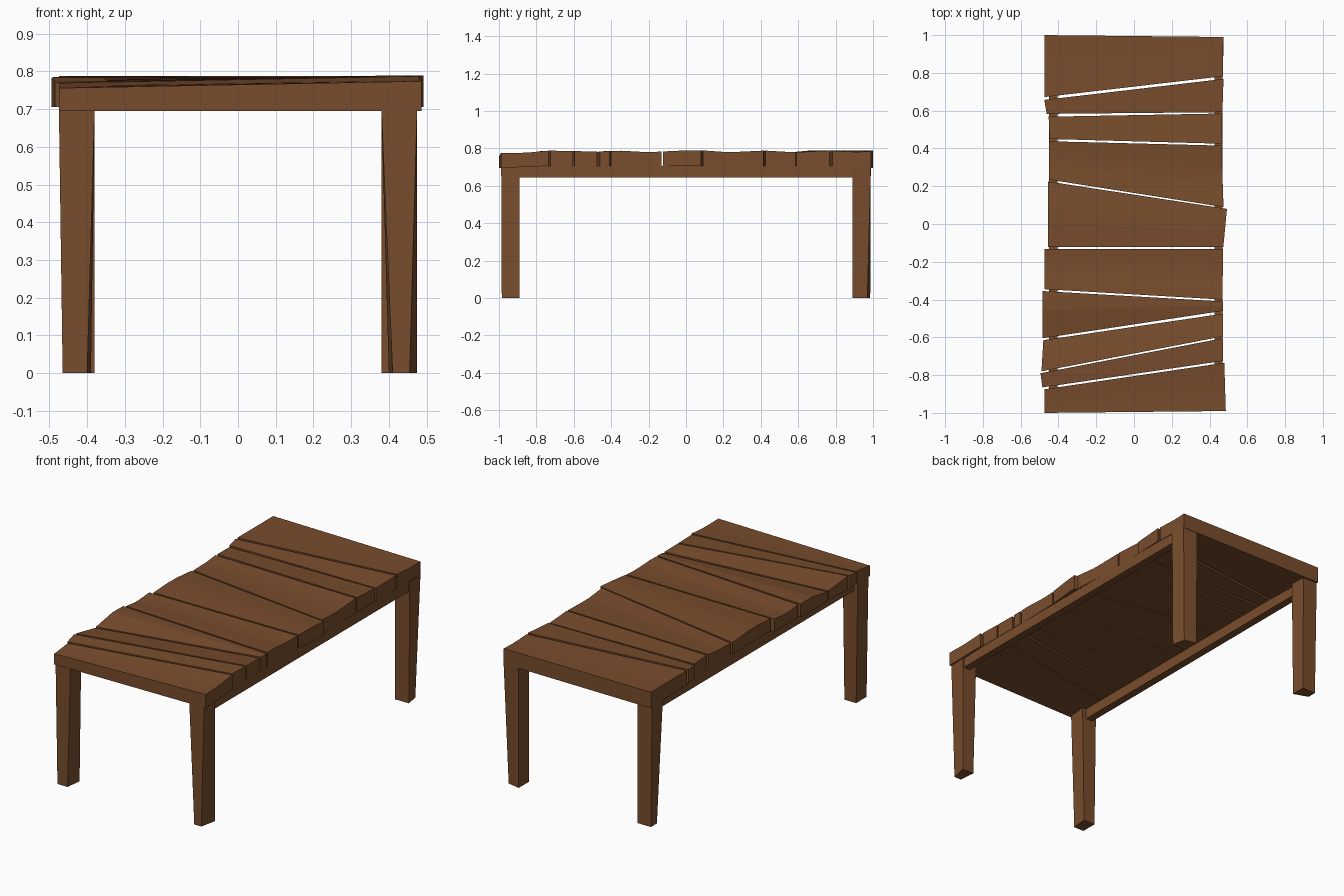
import bpy, bmesh

if "Cube" in bpy.data.objects:
    bpy.data.objects.remove(bpy.data.objects["Cube"])

wood = bpy.data.materials.new("brown wood")
wood.diffuse_color = (0.190, 0.074, 0.026, 1)
wood.use_nodes = True
wood.node_tree.nodes["Principled BSDF"].inputs["Base Color"].default_value = wood.diffuse_color


def make(name, verts, faces):
    me = bpy.data.meshes.new(name)
    me.from_pydata(verts, [], faces)
    bm = bmesh.new()
    bm.from_mesh(me)
    bmesh.ops.recalc_face_normals(bm, faces=bm.faces)
    bm.to_mesh(me)
    bm.free()
    me.materials.append(wood)
    ob = bpy.data.objects.new(name, me)
    bpy.context.collection.objects.link(ob)
    return ob


def loft(name, a, b):
    """Closed solid between two matching loops of points."""
    n = len(a)
    faces = [(i, (i + 1) % n, n + (i + 1) % n, n + i) for i in range(n)]
    faces += [tuple(range(n)), tuple(range(2 * n - 1, n - 1, -1))]
    return make(name, a + b, faces)


def height(curve, y):
    for (y0, z0), (y1, z1) in zip(curve, curve[1:]):
        if y <= y1:
            return z0 + (z1 - z0) * (y - y0) / (y1 - y0)
    return curve[-1][1]


# wavy surface along the left and right edges (y, z)
left_z = [(-1, .756), (-.87, .77), (-.78, .785), (-.61, .757), (-.45, .785),
          (-.36, .783), (-.25, .77), (-.12, .78), (.05, .788), (.23, .773),
          (.35, .775), (.45, .785), (.57, .78), (.66, .788), (1, .788)]
right_z = [(-1, .774), (-.86, .776), (-.73, .788), (-.6, .785), (-.46, .783),
           (-.36, .788), (-.2, .779), (-.13, .783), (0, .789), (.09, .789),
           (.23, .779), (.42, .788), (.58, .779), (.77, .788), (.9, .781), (1, .783)]

# planks: left front (x, y), left back, right front, right back
planks = [
    ((-.475, -1.0), (-.475, -.875), (.486, -.99), (.478, -.735)),
    ((-.485, -.865), (-.495, -.79), (.47, -.725), (.47, -.605)),
    ((-.49, -.78), (-.48, -.615), (.47, -.595), (.47, -.475)),
    ((-.485, -.605), (-.485, -.355), (.47, -.46), (.47, -.41)),
    ((-.475, -.345), (-.475, -.132), (.468, -.40), (.472, -.132)),
    ((-.455, -.122), (-.455, .225), (.473, -.122), (.492, .08)),
    ((-.45, .235), (-.45, .438), (.474, .09), (.463, .415)),
    ((-.447, .45), (-.452, .568), (.465, .425), (.463, .585)),
    ((-.462, .583), (-.475, .657), (.468, .592), (.474, .768)),
    ((-.475, .672), (-.475, 1.0), (.47, .782), (.473, .99)),
]


def plank_end(f, b, curve, zf, zb):
    pts = [(f[0], f[1], zf)]
    for i in range(6):
        t = i / 5
        x, y = f[0] + (b[0] - f[0]) * t, f[1] + (b[1] - f[1]) * t
        pts.append((x, y, height(curve, y)))
    pts.append((b[0], b[1], zb))
    return pts


for i, (lf, lb, rf, rb) in enumerate(planks):
    zf = .695 if i == 0 else .706
    zb = .695 if i == 9 else .706
    loft(f"plank_{i + 1}", plank_end(lf, lb, left_z, zf, zb),
         plank_end(rf, rb, right_z, zf, zb))


# side rails under the planks
for name, x0, x1 in (("left_rail", -.45, -.405), ("right_rail", .425, .468)):
    loft(name, [(x0, -.9, .645), (x1, -.9, .645), (x1, -.9, .706), (x0, -.9, .706)],
         [(x0, .9, .645), (x1, .9, .645), (x1, .9, .706), (x0, .9, .706)])

# legs: foot corners given as outer/inner x on the outer and inner y edges
legs = {
    "front_left_leg": (-1, -1, [(-.465, -.985), (-.40, -.985), (-.39, -.89), (-.465, -.89)]),
    "front_right_leg": (1, -1, [(.455, -.985), (.41, -.985), (.40, -.89), (.475, -.89)]),
    "back_left_leg": (-1, 1, [(-.465, .985), (-.38, .985), (-.38, .90), (-.465, .93)]),
    "back_right_leg": (1, 1, [(.455, .97), (.38, .985), (.38, .89), (.47, .89)]),
}
for name, (sx, sy, foot) in legs.items():
    top = [(sx * .475, sy * .988), (sx * .38, sy * .988), (sx * .38, sy * .89), (sx * .475, sy * .89)]
    loft(name, [(x, y, 0) for x, y in foot], [(x, y, .705) for x, y in top])
